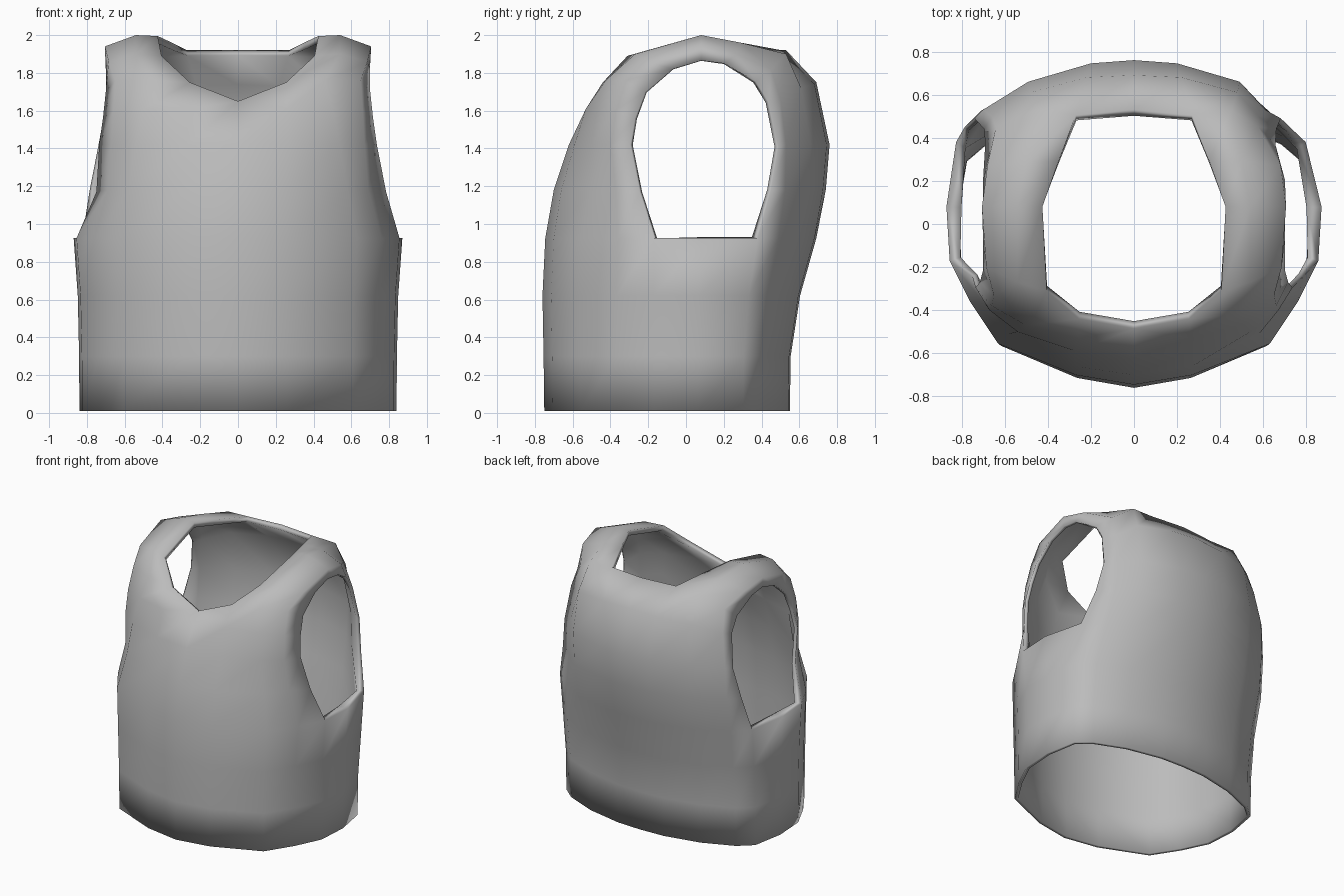
import bpy
import bmesh

cube = bpy.data.objects.get("Cube")
if cube:
    bpy.data.objects.remove(cube, do_unlink=True)

# One cloth colour
cloth = bpy.data.materials.new("grey_cloth")
cloth.use_nodes = True
GREY = (0.5, 0.5, 0.5, 1.0)
cloth.diffuse_color = GREY
bsdf = cloth.node_tree.nodes["Principled BSDF"]
bsdf.inputs["Base Color"].default_value = GREY
bsdf.inputs["Roughness"].default_value = 0.7

# Half rows run from the centre line to the armhole; None leaves the neck open.
FRONT = [
    [(0, -.745, .925), (.27, -.70, .925), (.63, -.555, .925), (.76, -.36, .925), (.855, -.17, .925)],
    [(0, -.70, 1.18), (.27, -.66, 1.18), (.58, -.51, 1.18), (.69, -.37, 1.18), (.765, -.245, 1.17)],
    [(0, -.62, 1.42), (.27, -.59, 1.42), (.54, -.50, 1.42), (.67, -.40, 1.42), (.735, -.295, 1.42)],
    [(0, -.485, 1.65), (.26, -.53, 1.61), (.50, -.47, 1.61), (.66, -.38, 1.60), (.715, -.27, 1.56)],
    [None, (.255, -.44, 1.75), (.46, -.425, 1.76), (.65, -.33, 1.76), (.70, -.215, 1.70)],
    [None, (.405, -.31, 1.89), (.54, -.27, 1.90), (.685, -.20, 1.86), (.70, -.07, 1.82)],
]
BACK = [
    [None, (.425, .08, 1.995), (.54, .08, 2.0), (.705, .08, 1.94), (.70, .08, 1.865)],
    [None, (.35, .29, 1.96), (.50, .29, 1.96), (.68, .27, 1.90), (.70, .205, 1.85)],
    [(0, .53, 1.92), (.27, .505, 1.92), (.45, .53, 1.90), (.64, .45, 1.82), (.69, .37, 1.755)],
    [(0, .69, 1.75), (.22, .68, 1.74), (.48, .61, 1.72), (.66, .50, 1.66), (.695, .44, 1.65)],
    [(0, .76, 1.42), (.20, .745, 1.42), (.49, .66, 1.42), (.70, .53, 1.42), (.74, .49, 1.41)],
    [(0, .74, 1.18), (.20, .725, 1.18), (.48, .655, 1.18), (.71, .525, 1.18), (.785, .45, 1.18)],
    [(0, .69, .925), (.20, .68, .925), (.48, .61, .925), (.72, .49, .925), (.825, .38, .925)],
]
# Width factors of the two outer columns for the slimmer left side of the back
LEFT_BACK = [(1, 1), (1, 1), (.9, .95), (.87, .95), (.87, .92), (.87, .92), (.92, .965)]
# Width factor of the front armhole edge below the chest, left and right
ARMHOLE_EDGE = {1: 1.025, -1: .98}
UNDERARM = (.87, .08, .925)
# Waist rings: height, width scale, front depth scale, back depth scale
RINGS = [(.01, .965, 1.007, .797), (.3, .967, 1.012, .803), (.62, .975, 1.02, .875)]


def ring_point(p, ring):
    z, sx, front, back = ring
    return (p[0] * sx, p[1] * (front if p[1] < 0 else back), z)


def ring_row(row, ring):
    return [ring_point(p, ring) for p in row]


def widen(row, f3, f4):
    """Scale the width of the two outer points of a row."""
    (x3, y3, z3), (x4, y4, z4) = row[3:]
    return row[:3] + [(x3 * f3, y3, z3), (x4 * f4, y4, z4)]


def build_half(bm, side):
    front = [FRONT[0], widen(FRONT[1], 1, ARMHOLE_EDGE[side])] + FRONT[2:]
    back = BACK
    if side > 0:
        back = [widen(r, *f) for r, f in zip(BACK, LEFT_BACK)]
    rows = [ring_row(FRONT[0], r) for r in RINGS] + front + back
    rows += [ring_row(BACK[-1], r) for r in reversed(RINGS)]

    def vert(p):
        return bm.verts.new((p[0] * side, p[1], p[2]))

    def face(corners):
        bm.faces.new(corners if side > 0 else corners[::-1])

    grid = [[vert(p) if p else None for p in row] for row in rows]

    # Front, shoulder strap and back form one continuous strip
    for low, high in zip(grid, grid[1:]):
        for j in range(4):
            corners = [v for v in (low[j], low[j + 1], high[j + 1], high[j]) if v]
            if len(corners) == 4 or (low[j] and not high[j]):
                face(corners)

    # Side panel below the armhole
    mid = [vert(ring_point(UNDERARM, r)) for r in RINGS] + [vert(UNDERARM)]
    for i in range(3):
        f0, f1 = grid[i][4], grid[i + 1][4]
        b0, b1 = grid[-1 - i][4], grid[-2 - i][4]
        face([f0, mid[i], mid[i + 1], f1])
        face([mid[i], b0, b1, mid[i + 1]])


bm = bmesh.new()
for side in (1, -1):
    build_half(bm, side)
bmesh.ops.remove_doubles(bm, verts=bm.verts[:], dist=0.0005)
mesh = bpy.data.meshes.new("vest")
bm.to_mesh(mesh)
bm.free()
vest = bpy.data.objects.new("vest", mesh)
bpy.context.collection.objects.link(vest)
mesh.materials.append(cloth)

# Thin cloth, thicker along the rolled underarm and neck edges
thick = vest.vertex_groups.new(name="rolled_edges")
for v in mesh.vertices:
    x, y, z = abs(v.co.x), v.co.y, v.co.z
    if x > .78 and .9 < z < .95:
        thick.add([v.index], 1.0 if x > .86 else .6, 'REPLACE')
    elif x < .43 and y < .55 and z > 1.62:
        thick.add([v.index], .3, 'REPLACE')
shell = vest.modifiers.new("cloth_thickness", 'SOLIDIFY')
shell.thickness = 0.07
shell.offset = -1
shell.vertex_group = thick.name
shell.thickness_vertex_group = 0.36

bpy.ops.object.select_all(action='DESELECT')
vest.select_set(True)
bpy.context.view_layer.objects.active = vest
bpy.ops.object.modifier_apply(modifier=shell.name)
bpy.ops.object.shade_smooth()
